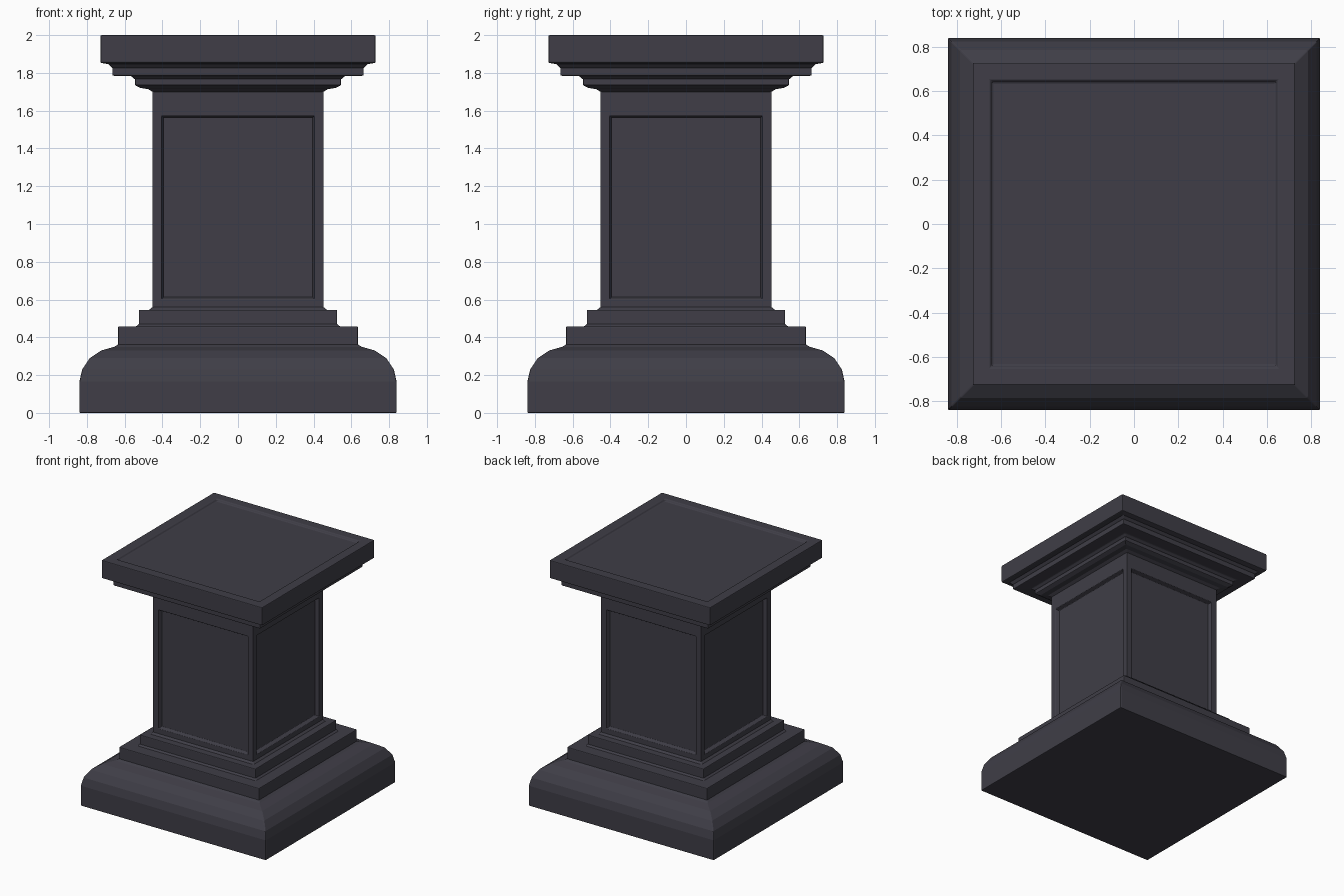
import bpy
import bmesh

if "Cube" in bpy.data.objects:
    bpy.data.objects.remove(bpy.data.objects["Cube"], do_unlink=True)

stone = bpy.data.materials.new("dark slate stone")
stone.use_nodes = True
colour = (0.05, 0.048, 0.063, 1)
stone.diffuse_color = colour
stone.node_tree.nodes["Principled BSDF"].inputs["Base Color"].default_value = colour


def square_loft(name, profile, panel=None, bevel=0.006):
    """Stack square rings of (half width, height); panel picks faces to recess."""
    bm = bmesh.new()
    rings = [[bm.verts.new((sx * r, sy * r, z))
              for sx, sy in ((-1, -1), (1, -1), (1, 1), (-1, 1))]
             for r, z in profile]
    for low, high in zip(rings, rings[1:]):
        for i in range(4):
            j = (i + 1) % 4
            bm.faces.new((low[i], low[j], high[j], high[i]))
    bm.faces.new(rings[0][::-1])
    bm.faces.new(rings[-1])
    bm.normal_update()
    if panel:
        test, margin, rim, depth = panel
        faces = [f for f in bm.faces if test(f)]
        bmesh.ops.inset_individual(bm, faces=faces, thickness=margin)
        bm.normal_update()
        bmesh.ops.inset_individual(bm, faces=faces, thickness=rim, depth=-depth)
    mesh = bpy.data.meshes.new(name)
    bm.to_mesh(mesh)
    bm.free()
    mesh.materials.append(stone)
    obj = bpy.data.objects.new(name, mesh)
    bpy.context.collection.objects.link(obj)
    mod = obj.modifiers.new("worn edges", "BEVEL")
    mod.width = bevel
    mod.segments = 2
    mod.limit_method = "ANGLE"
    mod.angle_limit = 0.7
    return obj


# Rounded plinth
square_loft("plinth", [(0.84, 0), (0.84, 0.165), (0.825, 0.23), (0.785, 0.29),
                       (0.725, 0.33), (0.655, 0.35), (0.635, 0.362)])

# Stepped foot with small coves at the joins
square_loft("lower_step", [(0.635, 0.355), (0.635, 0.458), (0.54, 0.458), (0.525, 0.47)])
square_loft("upper_step", [(0.525, 0.46), (0.525, 0.546), (0.47, 0.546), (0.453, 0.56)])

# Shaft with a recessed panel on every side
square_loft("shaft", [(0.453, 0.55), (0.453, 0.553), (0.453, 1.622), (0.453, 1.71)],
            (lambda f: abs(f.normal.z) < 0.1 and f.calc_area() > 0.5, 0.068, 0.015, 0.03))

# Cornice mouldings
square_loft("lower_moulding", [(0.453, 1.70), (0.475, 1.714), (0.515, 1.72),
                               (0.545, 1.735), (0.545, 1.772)])
square_loft("upper_moulding", [(0.545, 1.765), (0.565, 1.783), (0.665, 1.785),
                               (0.665, 1.833)])

# Cap slab with a shallow recessed top
square_loft("cap_slab", [(0.665, 1.825), (0.685, 1.846), (0.728, 1.853), (0.728, 2.0)],
            (lambda f: f.normal.z > 0.9, 0.112, 0.014, 0.016))
